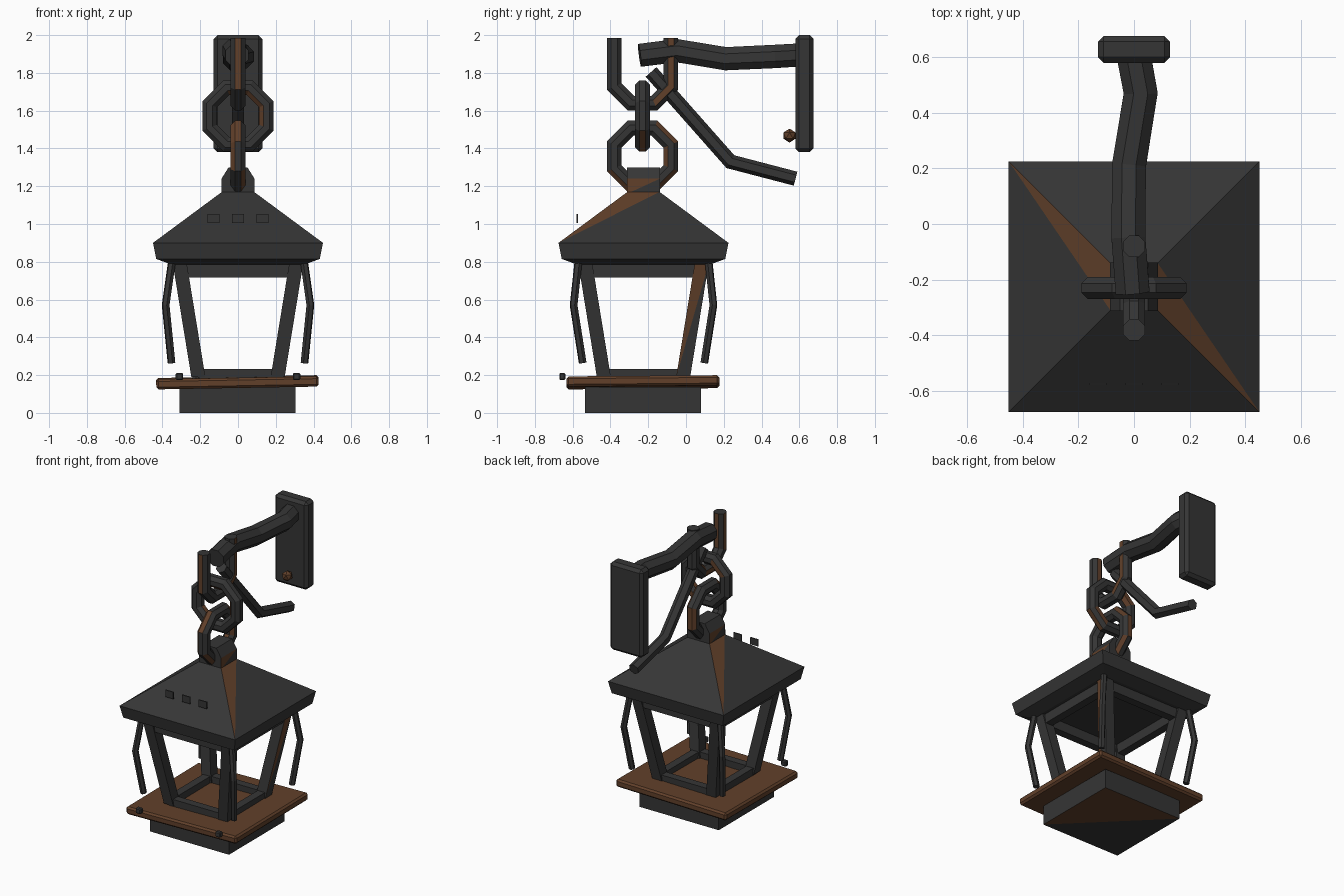
import bpy, bmesh, math, random
from mathutils import Vector

random.seed(4)
if "Cube" in bpy.data.objects:
    bpy.data.objects.remove(bpy.data.objects["Cube"], do_unlink=True)


def material(name, rgb):
    m = bpy.data.materials.new(name)
    m.use_nodes = True
    m.diffuse_color = (*rgb, 1)
    m.node_tree.nodes["Principled BSDF"].inputs["Base Color"].default_value = (*rgb, 1)
    return m


IRON = material("dark iron", (0.036, 0.036, 0.036))
RUST = material("brown rust", (0.12, 0.051, 0.023))
CY = -0.225  # lantern axis


def finish(name, bm, mats=(IRON, RUST)):
    bmesh.ops.recalc_face_normals(bm, faces=bm.faces)
    me = bpy.data.meshes.new(name)
    bm.to_mesh(me)
    bm.free()
    for m in mats:
        me.materials.append(m)
    ob = bpy.data.objects.new(name, me)
    bpy.context.collection.objects.link(ob)
    return ob


def loft(name, rings, rust=(), rust_base=False, mats=(IRON, RUST)):
    """Stack rectangles (cx, cy, hx, hy, z); rust holds (level, side) with a rusty half."""
    bm = bmesh.new()
    corners = ((-1, -1), (1, -1), (1, 1), (-1, 1))
    vs = [[bm.verts.new((cx + sx * hx, cy + sy * hy, z)) for sx, sy in corners]
          for cx, cy, hx, hy, z in rings]
    for k, (a, b) in enumerate(zip(vs, vs[1:])):
        for i in range(4):
            j = (i + 1) % 4
            if (k, i) in rust:
                bm.faces.new((a[i], b[j], b[i])).material_index = 1
                bm.faces.new((a[i], a[j], b[j]))
            else:
                bm.faces.new((a[i], a[j], b[j], b[i]))
    v = vs[0]
    if rust_base:
        bm.faces.new((v[3], v[2], v[1])).material_index = 1
        bm.faces.new((v[1], v[0], v[3]))
    else:
        bm.faces.new(v[::-1])
    bm.faces.new(vs[-1])
    return finish(name, bm, mats)


def box(name, c, h, **kw):
    return loft(name, [(c[0], c[1], h[0], h[1], c[2] + s * h[2]) for s in (-1, 1)], **kw)


def tube(name, pts, r, sides, normal, closed=False, rust=0.0):
    """Mitred prism along a path lying in the plane across normal."""
    bm = bmesh.new()
    pts = [Vector(p) for p in pts]
    n, rings = len(pts), []
    for i, p in enumerate(pts):
        d1 = (p - pts[i - 1]).normalized() if closed or i else None
        d2 = (pts[(i + 1) % n] - p).normalized() if closed or i < n - 1 else d1
        d1 = d1 or d2
        t = (d1 + d2).normalized()
        u = Vector(normal)
        u = (u - t * u.dot(t)).normalized()
        w = t.cross(u) / max(t.dot(d1), 0.5)
        angles = [math.tau * (k + 0.5) / sides for k in range(sides)]
        rings.append([bm.verts.new(p + r * (math.cos(a) * u + math.sin(a) * w)) for a in angles])
    for i in range(n if closed else n - 1):
        a, b = rings[i], rings[(i + 1) % n]
        for k in range(sides):
            j = (k + 1) % sides
            f = bm.faces.new((a[k], a[j], b[j], b[k]))
            f.material_index = int(random.random() < rust)
    if not closed:
        bm.faces.new(rings[0])
        bm.faces.new(rings[-1])
    return finish(name, bm)


def bevel(ob, width):
    m = ob.modifiers.new("edge bevel", "BEVEL")
    m.width, m.segments = width, 1


# Roof, its top collar and the floating vent plates
loft("roof", [(0, CY, h, h, z) for h, z in
              ((0.35, 0.785), (0.433, 0.815), (0.45, 0.9), (0.085, 1.17))],
     rust={(2, 1), (2, 3)})
loft("roof_collar", [(0, CY, hx, 0.087, z) for hx, z in
                     ((0.087, 1.16), (0.087, 1.24), (0.05, 1.3))], rust={(0, 1), (0, 3)})
for i in (-1, 0, 1):
    box("roof_vent", (0.13 * i, -0.575, 1.028), (0.031, 0.004, 0.024))

# Cage: tapered posts, frames and bent corner rods
for sx in (-1, 1):
    for sy in (-1, 1):
        loft("cage_post", [(sx * h, CY + sy * h, 0.037, 0.037, z)
                           for h, z in ((0.21, 0.19), (0.308, 0.79))],
             rust={(0, 1)} if sx > 0 and sy > 0 else ())
        tube("corner_rod", [(sx * x, CY + sy * y, z) for x, y, z in
                            ((0.35, 0.345, 0.8), (0.383, 0.37, 0.57), (0.352, 0.322, 0.265))],
             0.021, 6, (sx, -sy, 0))
for name, off, z, hz in (("top_frame", 0.3, 0.752, 0.034), ("bottom_frame", 0.213, 0.208, 0.025)):
    for s in (-1, 1):
        box(name, (0, CY + s * off, z), (off, 0.028, hz))
        box(name, (s * off, CY, z), (0.028, off, hz))

# Rusty tray, foot and tray studs
tray = box("tray", (0, 0, 0), (0.43, 0.405, 0.027), mats=(RUST,))
tray.location = (-0.003, CY - 0.003, 0.162)
tray.rotation_euler = (0.008, -0.0175, 0)
bevel(tray, 0.012)
box("foot", (-0.003, CY - 0.003, 0.068), (0.308, 0.308, 0.068), rust_base=True)
for s in (-1, 1):
    bevel(box("tray_stud", (s * 0.31, -0.655, 0.193), (0.02, 0.016, 0.019)), 0.006)

# Chain: two eight-sided rings and an open hanging loop
R = 0.15 / math.cos(math.pi / 8)
octagon = [(R * math.cos(a), R * math.sin(a))
           for a in (math.tau * (k + 0.5) / 8 for k in range(8))]
LY = -0.23
tube("lower_link", [(0, LY + a, 1.358 + b) for a, b in octagon], 0.042, 8, (1, 0, 0), True, 0.13)
tube("middle_link", [(a, LY, 1.572 + b) for a, b in octagon], 0.042, 8, (0, 1, 0), True, 0.13)
loop = [(0, LY + a, 1.79 + b) for a, b in octagon[4:]]
tube("upper_loop", [(0, LY - 0.15, 1.985)] + loop[:4] + [(0, LY + 0.15, 1.985)],
     0.042, 8, (1, 0, 0), rust=0.13)

# Wall bracket: plate, rusty bolt, crooked arm and brace
bevel(box("wall_plate", (0, 0.627, 1.69), (0.129, 0.048, 0.31)), 0.02)
bm = bmesh.new()
bmesh.ops.create_icosphere(bm, subdivisions=1, radius=0.037)
finish("plate_bolt", bm, (RUST,)).location = (0, 0.548, 1.468)
tube("arm", [(0, 0.6, 1.895), (0.024, 0.47, 1.887), (-0.018, 0.21, 1.875),
             (-0.02, -0.05, 1.918), (-0.005, -0.245, 1.893)], 0.066, 8, (1, 0, 0))
tube("brace", [(0, -0.185, 1.805), (0, 0.235, 1.33), (0, 0.58, 1.24)], 0.038, 6, (1, 0, 0))
